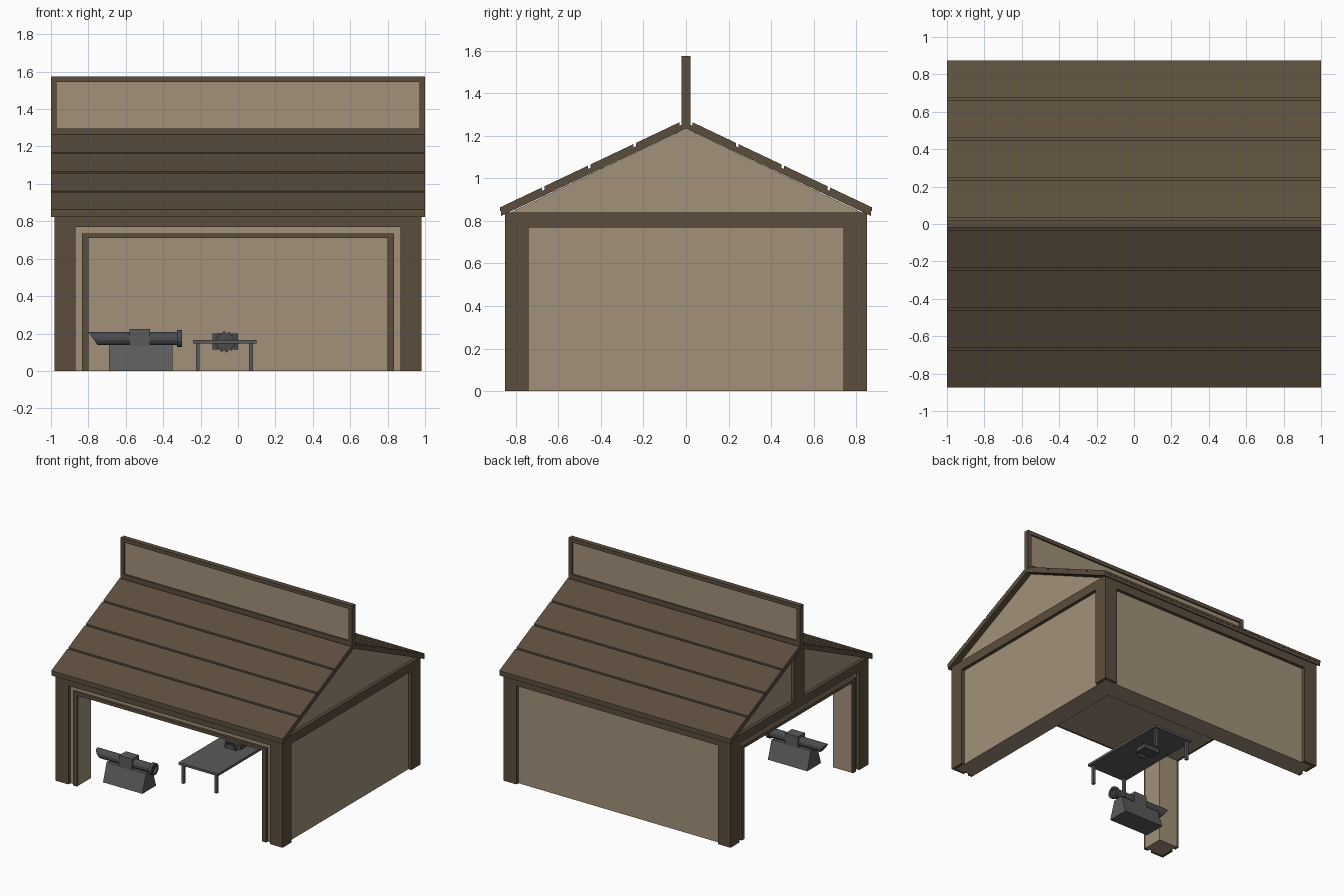
import bpy
import math
from mathutils import Vector

cube = bpy.data.objects.get("Cube")
if cube:
    bpy.data.objects.remove(cube, do_unlink=True)


def material(name, rgb):
    m = bpy.data.materials.new(name)
    m.use_nodes = True
    m.diffuse_color = (*rgb, 1)
    m.node_tree.nodes["Principled BSDF"].inputs["Base Color"].default_value = (*rgb, 1)
    return m


TIMBER = material("dark timber", (0.108, 0.076, 0.048))
PLASTER = material("tan plaster", (0.36, 0.285, 0.195))
STEEL = material("grey steel", (0.105, 0.105, 0.105))
DARK_STEEL = material("dark steel", (0.07, 0.073, 0.076))


def build(name, verts, faces, mat):
    mesh = bpy.data.meshes.new(name)
    mesh.from_pydata(verts, [], faces)
    mesh.materials.append(mat)
    obj = bpy.data.objects.new(name, mesh)
    bpy.context.collection.objects.link(obj)
    return obj


def prism(name, profile, axis, lo, hi, mat):
    """Extrude a closed profile along x (profile is y, z) or y (profile is x, z)."""
    n = len(profile)

    def place(p, d):
        return (d, p[0], p[1]) if axis == "x" else (p[0], d, p[1])

    area = sum(a[0] * b[1] - b[0] * a[1]
               for a, b in zip(profile, profile[1:] + profile[:1]))
    if (area < 0) == (axis == "x"):
        profile = profile[::-1]
    verts = [place(p, lo) for p in profile] + [place(p, hi) for p in profile]
    faces = [tuple(range(n))[::-1], tuple(range(n, 2 * n))]
    faces += [(i, (i + 1) % n, n + (i + 1) % n, n + i) for i in range(n)]
    return build(name, verts, faces, mat)


def box(name, x, y, z, mat):
    rect = [(y[0], z[0]), (y[1], z[0]), (y[1], z[1]), (y[0], z[1])]
    return prism(name, rect, "x", x[0], x[1], mat)


def span(sign, a, b):
    return tuple(sorted((sign * a, sign * b)))


# Plaster shell: open at the front and at the -x side, no floor
OX, OY = 0.955, 0.825
IX, IY = 0.80, 0.67
CEIL, EAVE = 0.71, 0.84
box("ceiling", (-OX, OX), (-OY, OY), (CEIL, EAVE), PLASTER)
box("back_wall", (-OX, IX), (IY, OY), (0, CEIL), PLASTER)
box("left_wall", (IX, OX), (-OY, OY), (0, CEIL), PLASTER)
box("corner_pillar", (-OX, -IX), (-OY, -IY), (0, CEIL), PLASTER)

# Corner posts with an L-shaped plan, built as two boards each
for sx in (-1, 1):
    for sy in (-1, 1):
        box("corner_post_face", span(sx, 0.87, 0.98), span(sy, OY, 0.85), (0, EAVE), TIMBER)
        box("corner_post_side", span(sx, OX, 0.98), span(sy, 0.74, OY), (0, EAVE), TIMBER)

# Top beams around the walls
for s in (-1, 1):
    box("long_beam", (-0.87, 0.87), span(s, OY, 0.85), (0.77, EAVE), TIMBER)
    box("side_beam", span(s, OX, 0.98), (-0.74, 0.74), (0.77, EAVE), TIMBER)

# Trim round the two openings
for s in (-1, 1):
    box("front_trim", span(s, IX, 0.835), (-0.845, -OY), (0, 0.735), TIMBER)
    box("side_trim", (-0.975, -OX), span(s, IY, 0.705), (0, 0.735), TIMBER)
box("front_trim_top", (-IX, IX), (-0.845, -OY), (CEIL, 0.735), TIMBER)
box("side_trim_top", (-0.975, -OX), (-IY, IY), (CEIL, 0.735), TIMBER)

# Gable and its centre post
prism("gable", [(-0.825, EAVE), (0.825, EAVE), (0, 1.235)], "x", -OX, OX, PLASTER)
box("gable_post", (-0.98, -OX), (-0.06, 0.06), (EAVE, 1.22), TIMBER)

# Roof: a thin deck carrying four planks on each slope
SLOPE = 0.474


def slab(name, sign, y0, y1, low, high):
    pts = [(y0, low), (y1, low), (y1, high), (y0, high)]
    prism(name, [(sign * y, top - SLOPE * y) for y, top in pts], "x", -1, 1, TIMBER)


EDGES = [0.025, 0.24, 0.455, 0.67, 0.875]
for s in (-1, 1):
    slab("roof_deck", s, 0, 0.87, 1.235, 1.262)
    for a, b in zip(EDGES, EDGES[1:]):
        slab("roof_plank", s, a + 0.006, b - (0.006 if b < 0.8 else 0), 1.26, 1.278)

# Ridge sign board with a frame
box("sign_panel", (-0.97, 0.97), (-0.008, 0.008), (1.29, 1.545), PLASTER)
box("sign_top", (-1, 1), (-0.02, 0.02), (1.545, 1.575), TIMBER)
box("sign_bottom", (-1, 1), (-0.02, 0.02), (1.24, 1.295), TIMBER)
for s in (-1, 1):
    box("sign_end", span(s, 0.97, 1), (-0.02, 0.02), (1.295, 1.545), TIMBER)

# Machine: tapered base carrying a tube with a slanted end
MY, MZ = -0.595, 0.173
prism("machine_base", [(MY - 0.085, 0), (MY + 0.085, 0), (MY + 0.04, 0.14), (MY - 0.04, 0.14)],
      "x", -0.69, -0.35, STEEL)


def tube(name, x0, x1, radius, mat, slant=0.0, bore=0.0, sides=12):
    """Tube along x; the low-x end is slanted, the high-x end may have a blind bore."""
    def ring(x, r, lean=0.0):
        out = []
        for i in range(sides):
            a = 2 * math.pi * (i + 0.5) / sides
            dy, dz = r * math.cos(a), r * math.sin(a)
            out.append((x + lean * (r - dz) / (2 * r), MY + dy, MZ + dz))
        return out

    rings = [ring(x0, radius, slant), ring(x1, radius)]
    if bore:
        rings += [ring(x1, bore), ring(x1 - 0.03, bore)]
    faces = [tuple(range(sides))[::-1]]
    for k in range(len(rings) - 1):
        for i in range(sides):
            j = (i + 1) % sides
            faces.append((k * sides + i, k * sides + j, (k + 1) * sides + j, (k + 1) * sides + i))
    last = (len(rings) - 1) * sides
    faces.append(tuple(range(last, last + sides)))
    build(name, [v for r in rings for v in r], faces, mat)


tube("machine_barrel", -0.80, -0.32, 0.036, DARK_STEEL, slant=0.05)
tube("machine_muzzle", -0.325, -0.30, 0.046, DARK_STEEL, bore=0.03)
box("machine_clamp", (-0.58, -0.47), (MY - 0.042, MY + 0.042), (0.13, 0.223), STEEL)

# Work table
TX, TY = (-0.24, 0.10), (-0.39, 0.35)
box("table_top", TX, TY, (0.147, 0.165), STEEL)
for x in (-0.225, 0.06):
    for y in (TY[0] + 0.015, TY[1] - 0.035):
        box("table_leg", (x, x + 0.02), (y, y + 0.02), (0, 0.147), STEEL)

# Saw blade through the table, with its motor housing
blade = []
for i in range(12):
    for turn, r in ((0, 0.056), (0.5, 0.056), (0.5, 0.047), (1, 0.047)):
        a = 2 * math.pi * (i + turn) / 12
        blade.append((-0.068 + r * math.cos(a), 0.155 + r * math.sin(a)))
prism("saw_blade", blade, "y", 0.0, 0.012, DARK_STEEL)
box("saw_motor", (-0.135, 0.0), (0.03, 0.12), (0.115, 0.2), DARK_STEEL)
